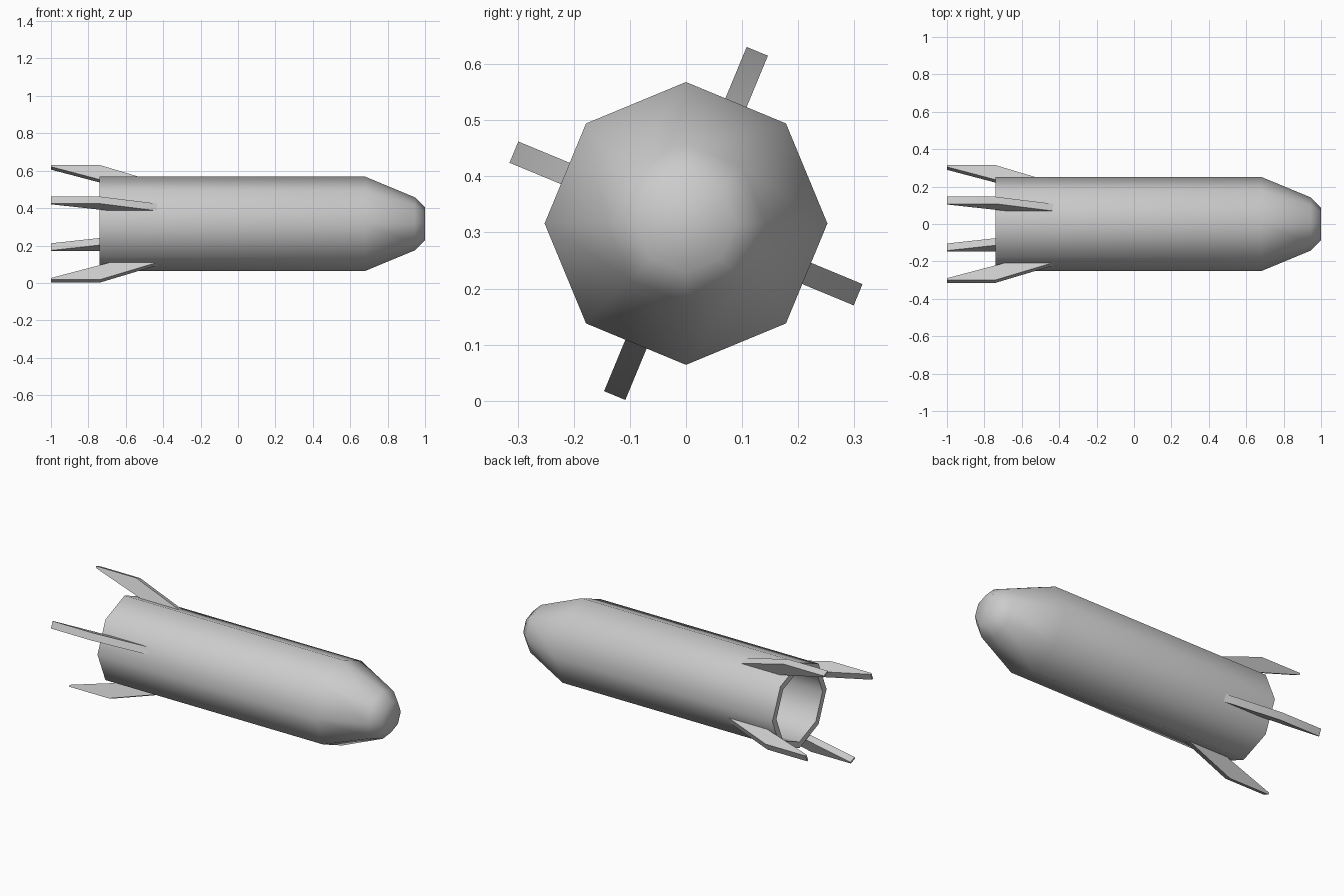
import bpy, bmesh, math
from mathutils import Matrix, Vector

cube = bpy.data.objects.get("Cube")
if cube:
    bpy.data.objects.remove(cube, do_unlink=True)

AXIS_Z = 0.316   # height of the long axis
SIDES = 8

grey = bpy.data.materials.new("light grey")
grey.use_nodes = True
colour = (0.6, 0.6, 0.6, 1)
grey.diffuse_color = colour
grey.node_tree.nodes["Principled BSDF"].inputs["Base Color"].default_value = colour


def make_object(name, bm):
    bmesh.ops.recalc_face_normals(bm, faces=bm.faces)
    mesh = bpy.data.meshes.new(name)
    bm.to_mesh(mesh)
    bm.free()
    mesh.materials.append(grey)
    obj = bpy.data.objects.new(name, mesh)
    bpy.context.collection.objects.link(obj)
    obj.location.z = AXIS_Z
    bpy.ops.object.select_all(action='DESELECT')
    obj.select_set(True)
    bpy.context.view_layer.objects.active = obj
    bpy.ops.object.shade_smooth_by_angle(angle=math.radians(50))
    return obj


# Body: an eight-sided shell, lofted from the inside of the nose out over the tail rim
bm = bmesh.new()
profile = [(0.95, 0.08), (0.91, 0.12), (0.67, 0.215), (-0.74, 0.215),
           (-0.74, 0.252), (0.68, 0.252), (0.945, 0.142), (1.0, 0.088)]
rings = []
for x, r in profile:
    rings.append([bm.verts.new((x, r * math.cos(a), r * math.sin(a)))
                  for a in (math.tau * i / SIDES for i in range(SIDES))])
for a, b in zip(rings, rings[1:]):
    for i in range(SIDES):
        j = (i + 1) % SIDES
        bm.faces.new((a[i], a[j], b[j], b[i]))
bm.faces.new(rings[0])
bm.faces.new(rings[-1])
make_object("body_shell", bm)

# Fins: one swept outline (along axis, distance from axis), given thickness and turned four ways
outline = [(-1.0, 0.332), (-0.74, 0.332), (-0.41, 0.225), (-0.66, 0.225), (-1.0, 0.322)]
THICK = 0.041
for k, name in enumerate(("upper_back", "upper_front", "lower_front", "lower_back")):
    bm = bmesh.new()
    face = bm.faces.new([bm.verts.new((x, r, -THICK / 2)) for x, r in outline])
    side = bmesh.ops.extrude_face_region(bm, geom=[face])["geom"]
    bmesh.ops.translate(bm, vec=Vector((0, 0, THICK)),
                        verts=[v for v in side if isinstance(v, bmesh.types.BMVert)])
    turn = Matrix.Rotation(math.radians(67.5 + 90 * k), 4, 'X')
    bmesh.ops.transform(bm, matrix=turn, verts=bm.verts)
    make_object(name + "_fin", bm)
